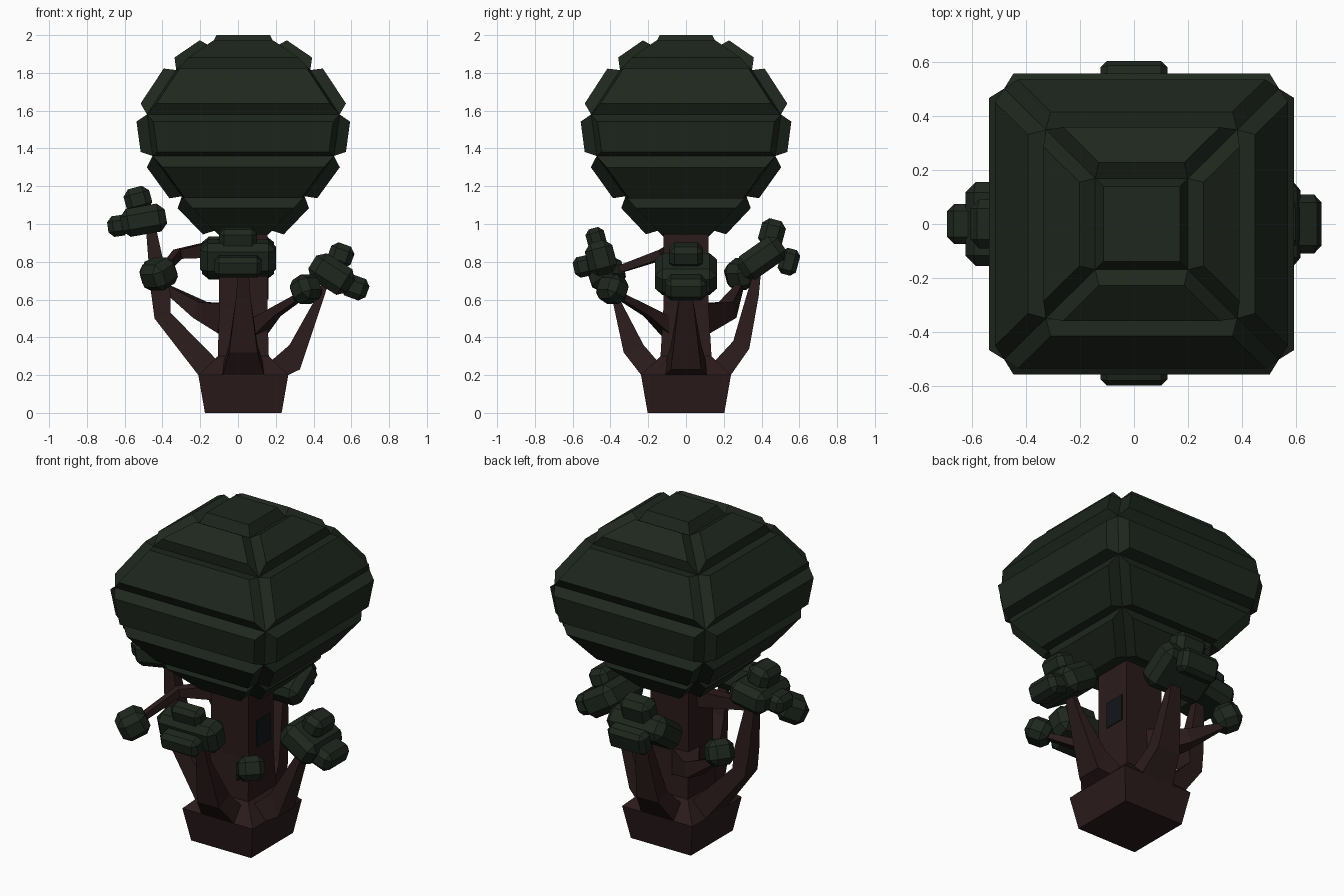
import bpy, bmesh
from math import radians
from mathutils import Vector, Matrix, Euler

if "Cube" in bpy.data.objects:
    bpy.data.objects.remove(bpy.data.objects["Cube"])

CX = 0.028  # trunk axis sits slightly right of centre


def material(name, color):
    m = bpy.data.materials.new(name)
    m.diffuse_color = (*color, 1)
    m.use_nodes = True
    m.node_tree.nodes["Principled BSDF"].inputs["Base Color"].default_value = m.diffuse_color
    return m


LEAF = material("leaf", (0.013, 0.020, 0.013))
BARK = material("bark", (0.024, 0.011, 0.011))
DARK = material("window_dark", (0.006, 0.008, 0.010))


def finish(name, bm, mat):
    bmesh.ops.recalc_face_normals(bm, faces=bm.faces)
    me = bpy.data.meshes.new(name)
    bm.to_mesh(me)
    bm.free()
    me.materials.append(mat)
    ob = bpy.data.objects.new(name, me)
    bpy.context.collection.objects.link(ob)
    return ob


def loft(rings):
    """Skin a list of four-cornered rings and cap both ends."""
    bm = bmesh.new()
    loops = [[bm.verts.new(p) for p in r] for r in rings]
    for a, b in zip(loops, loops[1:]):
        for i in range(4):
            j = (i + 1) % 4
            bm.faces.new((a[i], a[j], b[j], b[i]))
    bm.faces.new(loops[0][::-1])
    bm.faces.new(loops[-1])
    bmesh.ops.recalc_face_normals(bm, faces=bm.faces)
    return bm


def square(z, hx, hy):
    return [Vector((CX + sx * hx, sy * hy, z)) for sx, sy in ((-1, -1), (1, -1), (1, 1), (-1, 1))]


def limb(name, angle, sections):
    """Main limb: each section is outer r, outer z, inner r, inner z, half width."""
    rot = Matrix.Translation((CX, 0, 0)) @ Matrix.Rotation(radians(angle), 4, 'Z')
    rings = [[rot @ Vector(p) for p in ((ro, -w, zo), (ro, w, zo), (ri, w, zi), (ri, -w, zi))]
             for ro, zo, ri, zi, w in sections]
    finish(name, loft(rings), BARK)


def twig(name, pts):
    """Side branch: square section swept along x, y, z, half size."""
    rings = []
    for i, (x, y, z, r) in enumerate(pts):
        a, b = pts[max(i - 1, 0)], pts[min(i + 1, len(pts) - 1)]
        t = (Vector(b[:3]) - Vector(a[:3])).normalized()
        s = t.cross(Vector((0, 0, 1))).normalized()
        u = s.cross(t)
        c = Vector((x, y, z))
        rings.append([c + r * (i2 * s + j2 * u) for i2, j2 in ((-1, -1), (1, -1), (1, 1), (-1, 1))])
    finish(name, loft(rings), BARK)


def puff(name, mat4, loc, half, tilt=0):
    """Chamfered leaf block placed in the frame mat4."""
    bm = bmesh.new()
    bmesh.ops.create_cube(bm, size=2)
    bmesh.ops.scale(bm, vec=half, verts=bm.verts)
    bmesh.ops.bevel(bm, geom=bm.edges[:], offset=min(half) * 0.5, segments=1, affect='EDGES')
    m = mat4 @ Matrix.Translation(loc) @ Euler((0, radians(tilt), 0)).to_matrix().to_4x4()
    bmesh.ops.transform(bm, matrix=m, verts=bm.verts)
    finish(name, bm, LEAF)


# Canopy: four-sided sphere with every panel raised
profile = [(0.965, 0.15), (1.147, 0.325), (1.36, 0.48), (1.58, 0.51), (1.815, 0.355), (1.94, 0.172)]
bm = loft([square(z, r, r * 0.985) for z, r in profile])
panels = [f for f in bm.faces if f.calc_center_median().z > 1]
bmesh.ops.inset_individual(bm, faces=panels, thickness=0.03, depth=0.06, use_even_offset=True)
finish("canopy", bm, LEAF)

# Trunk with flared base, and the dark window on its right side
finish("trunk", loft([square(0, 0.203, 0.203), square(0.2, 0.238, 0.238),
                      square(0.3, 0.135, 0.135), square(0.55, 0.128, 0.12), square(1.0, 0.128, 0.12)]), BARK)
bm = bmesh.new()
bmesh.ops.create_cube(bm, size=1, matrix=Matrix.Translation((0.155, 0.02, 0.68))
                      @ Matrix.Diagonal((0.012, 0.13, 0.16, 1)))
finish("window", bm, DARK)

# Four main limbs growing out of the base
limb("left_limb", 180, [(0.238, 0.2, 0.12, 0.26, 0.11), (0.47, 0.5, 0.385, 0.53, 0.06),
                        (0.49, 0.65, 0.385, 0.63, 0.05), (0.515, 0.97, 0.46, 0.97, 0.025)])
limb("right_limb", 0, [(0.237, 0.2, 0.13, 0.26, 0.11), (0.30, 0.23, 0.245, 0.36, 0.08),
                       (0.43, 0.62, 0.385, 0.61, 0.035), (0.46, 0.72, 0.43, 0.72, 0.025)])
limb("front_limb", -90, [(0.237, 0.2, 0.13, 0.25, 0.11), (0.33, 0.32, 0.225, 0.36, 0.075),
                         (0.39, 0.6, 0.35, 0.6, 0.04), (0.43, 0.78, 0.40, 0.78, 0.025)])
limb("back_limb", 90, [(0.237, 0.2, 0.13, 0.25, 0.11), (0.335, 0.34, 0.25, 0.38, 0.075),
                       (0.385, 0.62, 0.32, 0.62, 0.045), (0.40, 0.78, 0.37, 0.78, 0.025)])

# Leaf clusters on the limbs: radial position, height, half sizes, tilt
clusters = {
    "left": (180, [(0.50, 1.02, (0.12, 0.155, 0.075), 10), (0.635, 0.99, (0.055, 0.075, 0.055), 8),
                   (0.53, 1.13, (0.07, 0.09, 0.065), 15)]),
    "right": (0, [(0.495, 0.735, (0.12, 0.165, 0.08), 32), (0.62, 0.665, (0.07, 0.11, 0.06), 20),
                  (0.545, 0.835, (0.065, 0.09, 0.06), 20)]),
    "front": (-90, [(0.45, 0.82, (0.075, 0.20, 0.09), 15), (0.545, 0.775, (0.05, 0.125, 0.055), 12),
                    (0.475, 0.92, (0.05, 0.10, 0.06), 15)]),
    "back": (90, [(0.40, 0.82, (0.13, 0.19, 0.075), -35), (0.545, 0.80, (0.05, 0.125, 0.07), 15),
                  (0.455, 0.95, (0.065, 0.10, 0.075), 15)]),
}
for side, (angle, parts) in clusters.items():
    frame = Matrix.Rotation(radians(angle), 4, 'Z')
    for i, (r, z, half, tilt) in enumerate(parts):
        puff(f"{side}_leaves_{i + 1}", frame, (r, 0, z), half, tilt)

# Side twigs, each ending in a single leaf block
twigs = {
    "upper_twig": ([(-0.06, 0.0, 0.875, 0.05), (-0.32, -0.12, 0.84, 0.025), (-0.40, -0.38, 0.75, 0.018)],
                   (-0.42, -0.42, 0.735), (0.085, 0.085, 0.075), -135, 25),
    "back_left_twig": ([(-0.04, 0.06, 0.5, 0.08), (-0.2, 0.22, 0.545, 0.045), (-0.41, 0.29, 0.68, 0.015)],
                       (-0.43, 0.29, 0.735), (0.075, 0.075, 0.075), 145, -25),
    "front_right_twig": ([(0.08, -0.06, 0.43, 0.05), (0.2, -0.2, 0.535, 0.025), (0.35, -0.37, 0.63, 0.016)],
                         (0.36, -0.39, 0.655), (0.07, 0.075, 0.07), -45, -25),
}
for name, (path, loc, half, angle, tilt) in twigs.items():
    twig(name, path)
    frame = Matrix.Translation(loc) @ Matrix.Rotation(radians(angle), 4, 'Z')
    puff(name + "_leaf", frame, (0, 0, 0), half, tilt)
